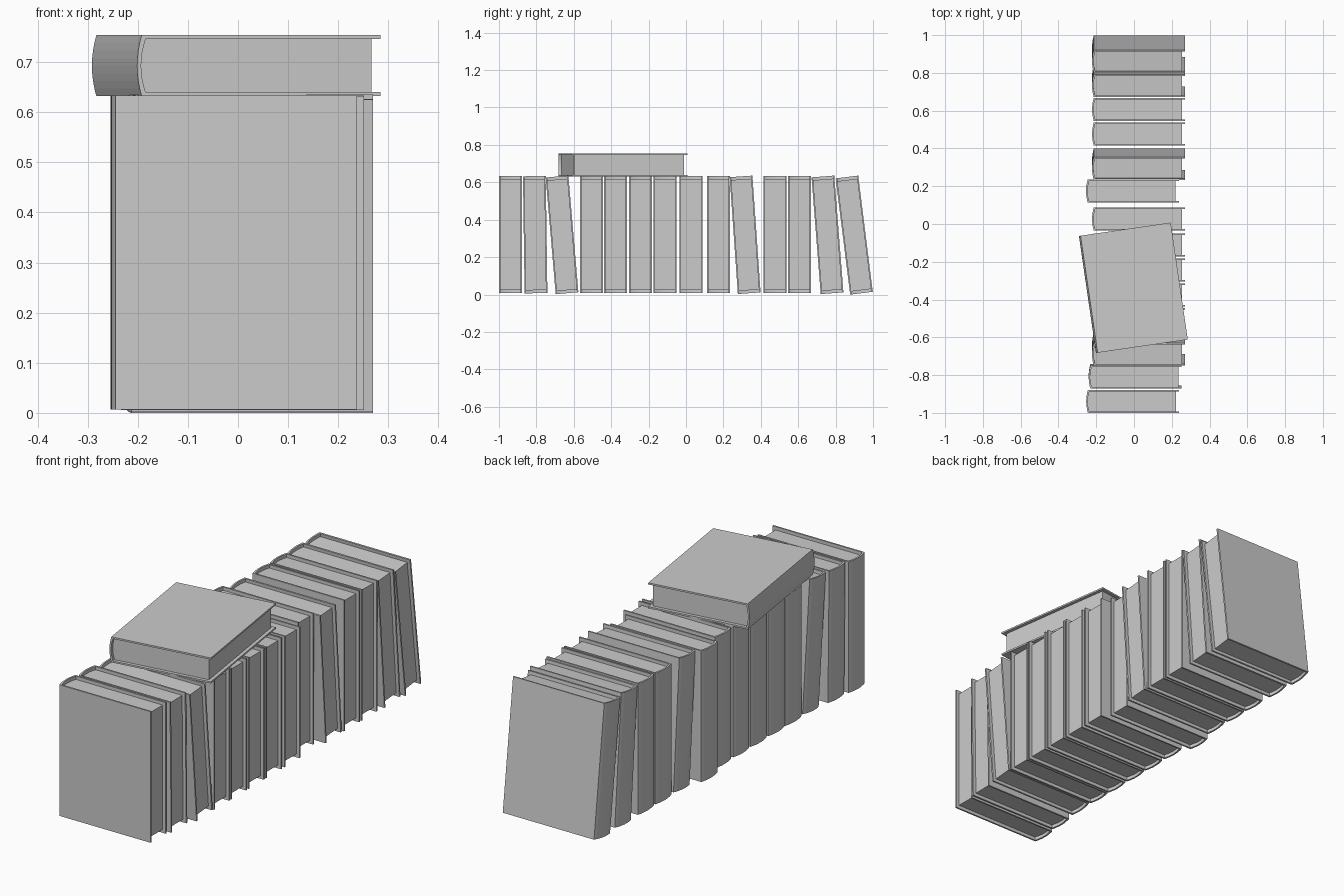
import bpy, bmesh
from math import radians
from mathutils import Matrix

if "Cube" in bpy.data.objects:
    bpy.data.objects.remove(bpy.data.objects["Cube"])

W, T, H = 0.482, 0.122, 0.626      # cover depth, book thickness, book height
BOARD, BULGE, INSET, SEG = 0.008, 0.009, 0.016, 8


def spine_arc(x, half, bulge):
    """Shallow curve from +y to -y that bows towards -x."""
    pts = []
    for i in range(SEG + 1):
        t = 1 - 2 * i / SEG
        pts.append((x - bulge * (1 - t * t), half * t))
    return pts


def prism(name, profile, z0, z1, matrix):
    bm = bmesh.new()
    face = bm.faces.new([bm.verts.new((x, y, z0)) for x, y in profile])
    ext = bmesh.ops.extrude_face_region(bm, geom=[face])
    top = [v for v in ext["geom"] if isinstance(v, bmesh.types.BMVert)]
    bmesh.ops.translate(bm, verts=top, vec=(0, 0, z1 - z0))
    bmesh.ops.recalc_face_normals(bm, faces=bm.faces)
    mesh = bpy.data.meshes.new(name)
    bm.to_mesh(mesh)
    bm.free()
    obj = bpy.data.objects.new(name, mesh)
    bpy.context.collection.objects.link(obj)
    obj.matrix_world = matrix
    return obj


def book(name, matrix):
    h, inner = T / 2, T / 2 - BOARD
    outer_arc = spine_arc(-W / 2, h, BULGE)
    inner_arc = spine_arc(-W / 2 + BOARD, inner, BULGE)
    # Wrap-around cover with rounded spine
    cover = ([(W / 2, h)] + outer_arc + [(W / 2, -h), (W / 2, -inner)]
             + inner_arc[::-1] + [(W / 2, inner)])
    prism(name + "_cover", cover, 0, H, matrix)
    # Page block, recessed on three sides
    pages = [(W / 2 - INSET, inner)] + inner_arc + [(W / 2 - INSET, -inner)]
    prism(name + "_pages", pages, INSET, H - INSET, matrix)


# Row of standing books: depth centre x, base centre y, lean in degrees
X = 0.028
row = [(-0.003, -0.939, 0), (0.010, -0.802, 0.8), (X, -0.636, 4.9),
       (X, -0.505, 0), (X, -0.377, 0), (X, -0.243, 0), (X, -0.112, 0),
       (X, 0.026, 0), (-0.004, 0.174, 0), (X, 0.338, 4), (X, 0.476, 0),
       (X, 0.607, 0), (X, 0.781, 4.5), (X, 0.938, 7.1)]
for i, (x, y, lean) in enumerate(row):
    book(f"standing_book_{i + 1}",
         Matrix.Translation((x, y, 0.007)) @ Matrix.Rotation(radians(lean), 4, 'X'))

# Book lying flat on top of the row
book("lying_book",
     Matrix.Translation((0.001, -0.337, 0.632 + T / 2))
     @ Matrix.Rotation(radians(8.3), 4, 'Z')
     @ Matrix.Rotation(radians(90), 4, 'X')
     @ Matrix.Translation((0, 0, -H / 2)))
